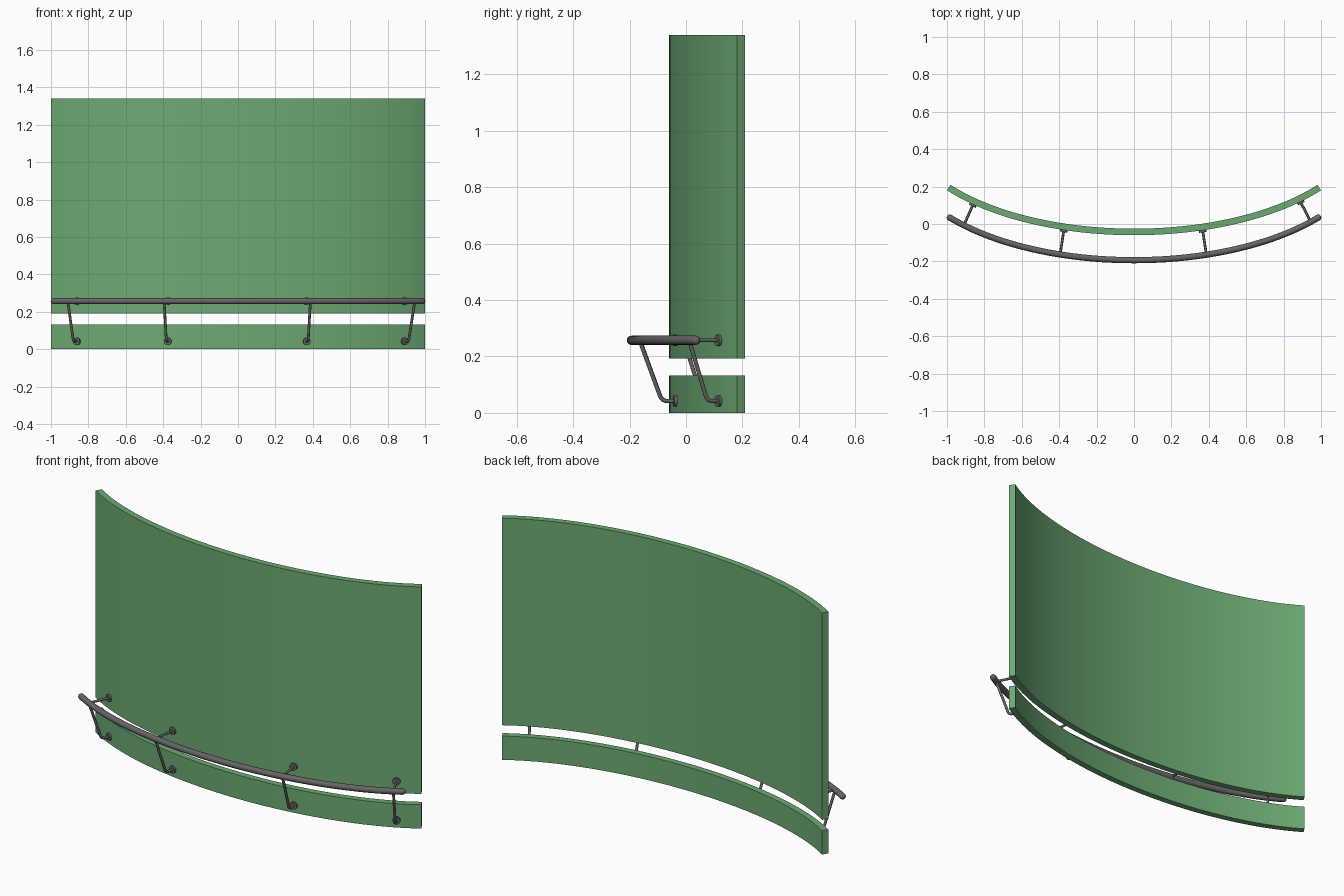
import bpy, bmesh, math
from mathutils import Vector

if "Cube" in bpy.data.objects:
    bpy.data.objects.remove(bpy.data.objects["Cube"])


def material(name, color):
    m = bpy.data.materials.new(name)
    m.diffuse_color = (*color, 1)
    m.use_nodes = True
    m.node_tree.nodes["Principled BSDF"].inputs["Base Color"].default_value = m.diffuse_color
    return m


GREEN = material("green_glass", (0.15, 0.40, 0.175))
DARK = material("dark_metal", (0.13, 0.13, 0.13))

# Plan curves: elliptical arcs given as (half width, depth, lowest y)
SCREEN = (1.25, 0.6, -0.06)
RAIL = (1.25, 0.593, -0.1935)


def on_arc(arc, x, z=0):
    a, b, y0 = arc
    return Vector((x, y0 + b * (1 - math.sqrt(1 - (x / a) ** 2)), z))


def inward(arc, x):
    a, b, _ = arc
    slope = b * x / (a * a * math.sqrt(1 - (x / a) ** 2))
    return Vector((-slope, 1, 0)).normalized()


def finish(obj, mat):
    obj.data.materials.clear()
    obj.data.materials.append(mat)
    bpy.ops.object.select_all(action='DESELECT')
    obj.select_set(True)
    bpy.context.view_layer.objects.active = obj
    bpy.ops.object.shade_smooth_by_angle(angle=math.radians(35))


def curved_panel(name, z0, z1, thickness=0.035, n=48):
    half = math.asin(1 / SCREEN[0])
    bm = bmesh.new()
    rings = []
    for i in range(n + 1):
        x = SCREEN[0] * math.sin(half * (2 * i / n - 1))
        outer = on_arc(SCREEN, x)
        inner = outer + inward(SCREEN, x) * thickness
        rings.append([bm.verts.new((p.x, p.y, z)) for p, z in
                      ((outer, z0), (inner, z0), (inner, z1), (outer, z1))])
    for p, q in zip(rings, rings[1:]):
        for k in range(4):
            bm.faces.new((p[k], p[(k + 1) % 4], q[(k + 1) % 4], q[k]))
    bm.faces.new(rings[0])
    bm.faces.new(rings[-1][::-1])
    bmesh.ops.recalc_face_normals(bm, faces=bm.faces)
    mesh = bpy.data.meshes.new(name)
    bm.to_mesh(mesh)
    bm.free()
    obj = bpy.data.objects.new(name, mesh)
    bpy.context.collection.objects.link(obj)
    finish(obj, GREEN)


def tube(name, points, radius, scales=None, res=4):
    cu = bpy.data.curves.new(name, 'CURVE')
    cu.dimensions = '3D'
    cu.bevel_depth = radius
    cu.bevel_resolution = res
    cu.use_fill_caps = True
    sp = cu.splines.new('POLY')
    sp.points.add(len(points) - 1)
    for i, p in enumerate(points):
        sp.points[i].co = (*p, 1)
        sp.points[i].radius = scales[i] if scales else 1
    obj = bpy.data.objects.new(name, cu)
    bpy.context.collection.objects.link(obj)
    bpy.ops.object.select_all(action='DESELECT')
    obj.select_set(True)
    bpy.context.view_layer.objects.active = obj
    bpy.ops.object.convert(target='MESH')
    finish(bpy.context.object, DARK)


def flange(name, pos, direction):
    bpy.ops.mesh.primitive_cylinder_add(vertices=24, radius=0.02, depth=0.012,
                                        location=pos - direction * 0.005)
    obj = bpy.context.object
    obj.name = name
    obj.rotation_euler = direction.to_track_quat('Z', 'Y').to_euler()
    finish(obj, DARK)


# Curved screen: tall upper panel and low lower strip
curved_panel("upper_panel", 0.192, 1.34)
curved_panel("lower_panel", 0.0, 0.132)

# Handrail following the screen, with rounded ends
RAIL_R, RAIL_Z, END_X = 0.0165, 0.257, 0.985
domes = [math.radians(d) for d in (25, 50, 70, 88)]
half = math.asin(END_X / RAIL[0])
xs = [RAIL[0] * math.sin(half * (i / 20 - 1)) for i in range(41)]
tips = [END_X + RAIL_R * 0.85 * math.sin(d) for d in domes]
xs = [-x for x in reversed(tips)] + xs + tips
shrink = [math.cos(d) for d in domes]
tube("handrail", [on_arc(RAIL, x, RAIL_Z) for x in xs], RAIL_R,
     shrink[::-1] + [1] * 41 + shrink)

# Brackets: straight upper arm, bent lower strut, and round wall flanges
up, low = Vector((0, 0, RAIL_Z)), Vector((0, 0, 0.042))
for i, (rail_x, wall_x) in enumerate(((-0.91, -0.86), (-0.395, -0.375),
                                      (0.387, 0.367), (0.945, 0.89))):
    rail, wall = on_arc(RAIL, rail_x), on_arc(SCREEN, wall_x)
    out = (wall - rail).normalized()
    tube(f"upper_arm_{i}", [rail + up, wall + up], 0.0065)
    start, corner, end = rail + up, rail.lerp(wall, 0.6) + low, wall + low
    a = corner + (start - corner).normalized() * 0.02
    b = corner + out * 0.02
    bend = [a.lerp(corner, t).lerp(corner.lerp(b, t), t) for t in (0, .2, .4, .6, .8, 1)]
    tube(f"lower_strut_{i}", [start, *bend, end], 0.0072)
    flange(f"upper_flange_{i}", wall + up, out)
    flange(f"lower_flange_{i}", wall + low, out)
